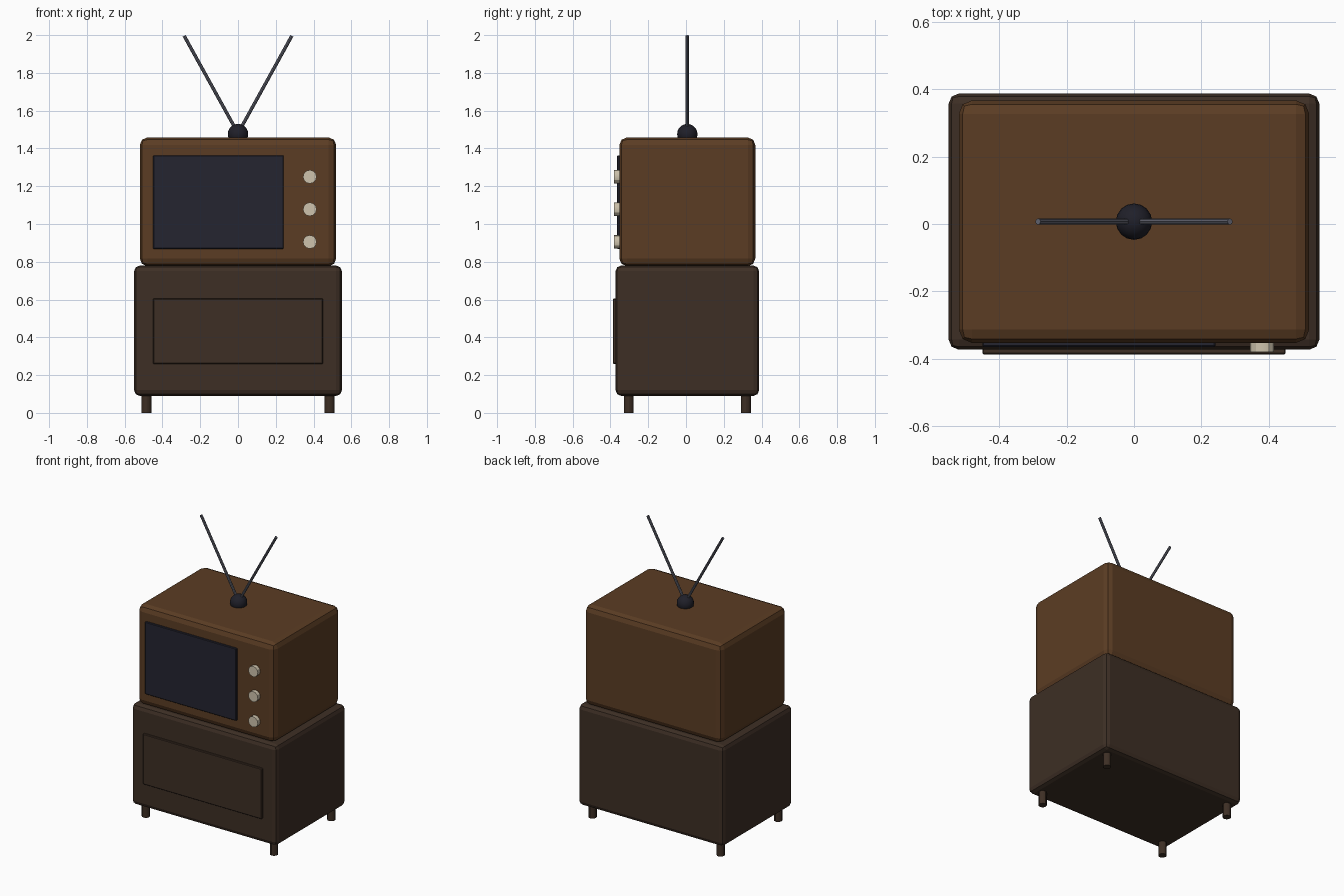
import bpy
import math
from mathutils import Vector

cube = bpy.data.objects.get("Cube")
if cube:
    bpy.data.objects.remove(cube, do_unlink=True)

CY = 0.007  # depth centre of the body


def material(name, rgb):
    m = bpy.data.materials.new(name)
    m.use_nodes = True
    m.diffuse_color = (*rgb, 1)
    m.node_tree.nodes["Principled BSDF"].inputs["Base Color"].default_value = (*rgb, 1)
    return m


wood = material("warm wood", (0.105, 0.046, 0.017))
dark_wood = material("dark wood", (0.047, 0.028, 0.018))
glass = material("dark glass", (0.018, 0.018, 0.03))
cream = material("cream knob", (0.62, 0.55, 0.42))
metal = material("grey metal", (0.12, 0.125, 0.16))
black = material("black plastic", (0.014, 0.014, 0.022))


def finish(name, mat, smooth=True):
    ob = bpy.context.object
    ob.name = ob.data.name = name
    ob.data.materials.append(mat)
    if smooth:
        bpy.ops.object.shade_smooth_by_angle(angle=math.radians(30))
    return ob


def box(name, mat, low, high, bevel, segments=2):
    low, high = Vector(low), Vector(high)
    bpy.ops.mesh.primitive_cube_add(size=1, location=(low + high) / 2)
    bpy.context.object.scale = high - low
    bpy.ops.object.transform_apply(location=False, rotation=False, scale=True)
    ob = finish(name, mat, False)
    mod = ob.modifiers.new("Rounded edges", "BEVEL")
    mod.width = bevel
    mod.segments = segments
    return ob


def rod(name, mat, start, end, radius, sides):
    start, end = Vector(start), Vector(end)
    axis = end - start
    bpy.ops.mesh.primitive_cylinder_add(
        vertices=sides, radius=radius, depth=axis.length, location=(start + end) / 2,
        rotation=axis.to_track_quat("Z", "Y").to_euler())
    return finish(name, mat)


# Stand with a raised front panel
box("cabinet", dark_wood, (-0.55, CY - 0.38, 0.09), (0.55, CY + 0.38, 0.78), 0.03)
box("cabinet_panel", dark_wood, (-0.45, -0.387, 0.26), (0.45, -0.36, 0.605), 0.004, 1)

# Legs
for side, x in (("right", -0.485), ("left", 0.485)):
    for place, y in (("front", -0.31), ("back", 0.31)):
        rod(f"{place}_{side}_leg", dark_wood, (x, CY + y, 0), (x, CY + y, 0.11), 0.026, 12)

# Television body and screen
box("television_body", wood, (-0.52, CY - 0.36, 0.777), (0.52, CY + 0.36, 1.458), 0.04)
box("screen", glass, (-0.45, -0.365, 0.868), (0.242, -0.34, 1.363), 0.004, 1)

# Control knobs
for label, z in (("top", 1.25), ("middle", 1.078), ("bottom", 0.905)):
    rod(f"{label}_knob", cream, (0.38, -0.345, z), (0.38, -0.38, z), 0.036, 12)

# Aerial
bpy.ops.mesh.primitive_uv_sphere_add(
    segments=16, ring_count=10, radius=0.054, location=(0, CY, 1.476))
finish("aerial_base", black)
for side, x in (("right", -0.285), ("left", 0.285)):
    rod(f"{side}_aerial", metal, (0, CY, 1.48), (x, CY, 1.996), 0.009, 8)
